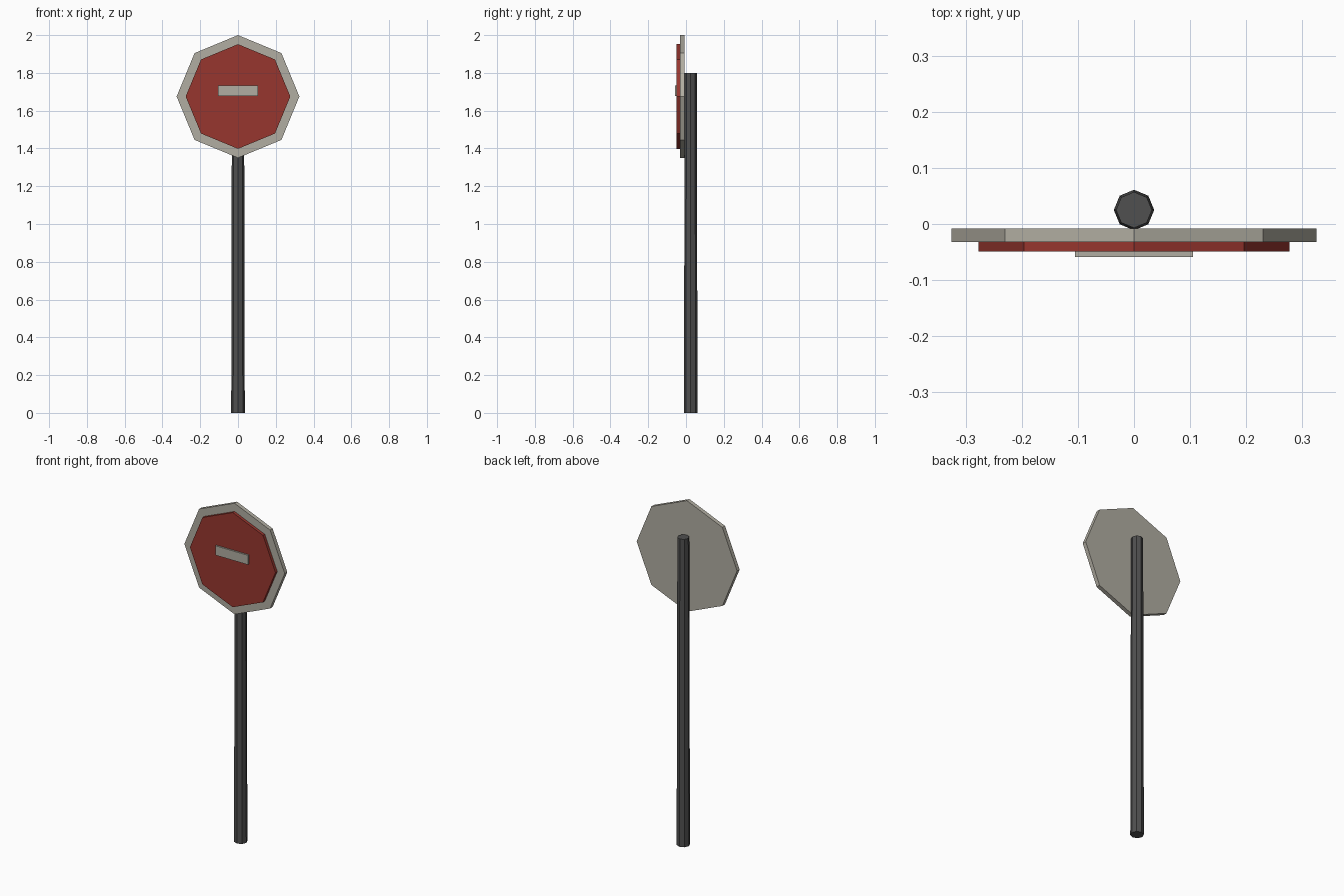
import bpy
import bmesh
import math
from mathutils import Matrix

cube = bpy.data.objects.get("Cube")
if cube:
    bpy.data.objects.remove(cube, do_unlink=True)


def make_material(name, rgb):
    mat = bpy.data.materials.new(name)
    mat.use_nodes = True
    color = (*rgb, 1.0)
    mat.diffuse_color = color
    mat.node_tree.nodes["Principled BSDF"].inputs["Base Color"].default_value = color
    return mat


def add_object(name, bm, mat):
    mesh = bpy.data.meshes.new(name)
    bm.to_mesh(mesh)
    bm.free()
    mesh.materials.append(mat)
    obj = bpy.data.objects.new(name, mesh)
    bpy.context.collection.objects.link(obj)
    return obj


def octagon(name, mat, r_bottom, r_top, depth, matrix):
    """Eight-sided prism with corners on its local axes."""
    bm = bmesh.new()
    bmesh.ops.create_cone(bm, cap_ends=True, segments=8, radius1=r_bottom,
                          radius2=r_top, depth=depth, matrix=matrix)
    return add_object(name, bm, mat)


def plate(name, mat, radius, y_front, y_back):
    """Octagonal plate facing the front, one corner up."""
    matrix = (Matrix.Translation((0, (y_front + y_back) / 2, SIGN_Z))
              @ Matrix.Rotation(math.pi / 2, 4, "X"))
    return octagon(name, mat, radius, radius, y_back - y_front, matrix)


SIGN_Z = 1.675
POLE_HEIGHT = 1.8

grey = make_material("warm grey", (0.44, 0.42, 0.36))
red = make_material("sign red", (0.31, 0.037, 0.028))
dark = make_material("dark grey", (0.08, 0.08, 0.08))

# Slightly tapered pole behind the sign
octagon("pole", dark, 0.036, 0.032, POLE_HEIGHT,
        Matrix.Translation((0, 0.025, POLE_HEIGHT / 2)))

# Backing plate and the red face on it
plate("sign_backing", grey, 0.325, -0.032, -0.008)
plate("sign_face", red, 0.277, -0.049, -0.032)

# Raised horizontal bar
bm = bmesh.new()
bmesh.ops.create_cube(bm, size=1, matrix=Matrix.Translation((0, -0.0535, 1.706))
                      @ Matrix.Diagonal((0.21, 0.011, 0.055, 1)))
add_object("sign_bar", bm, grey)
